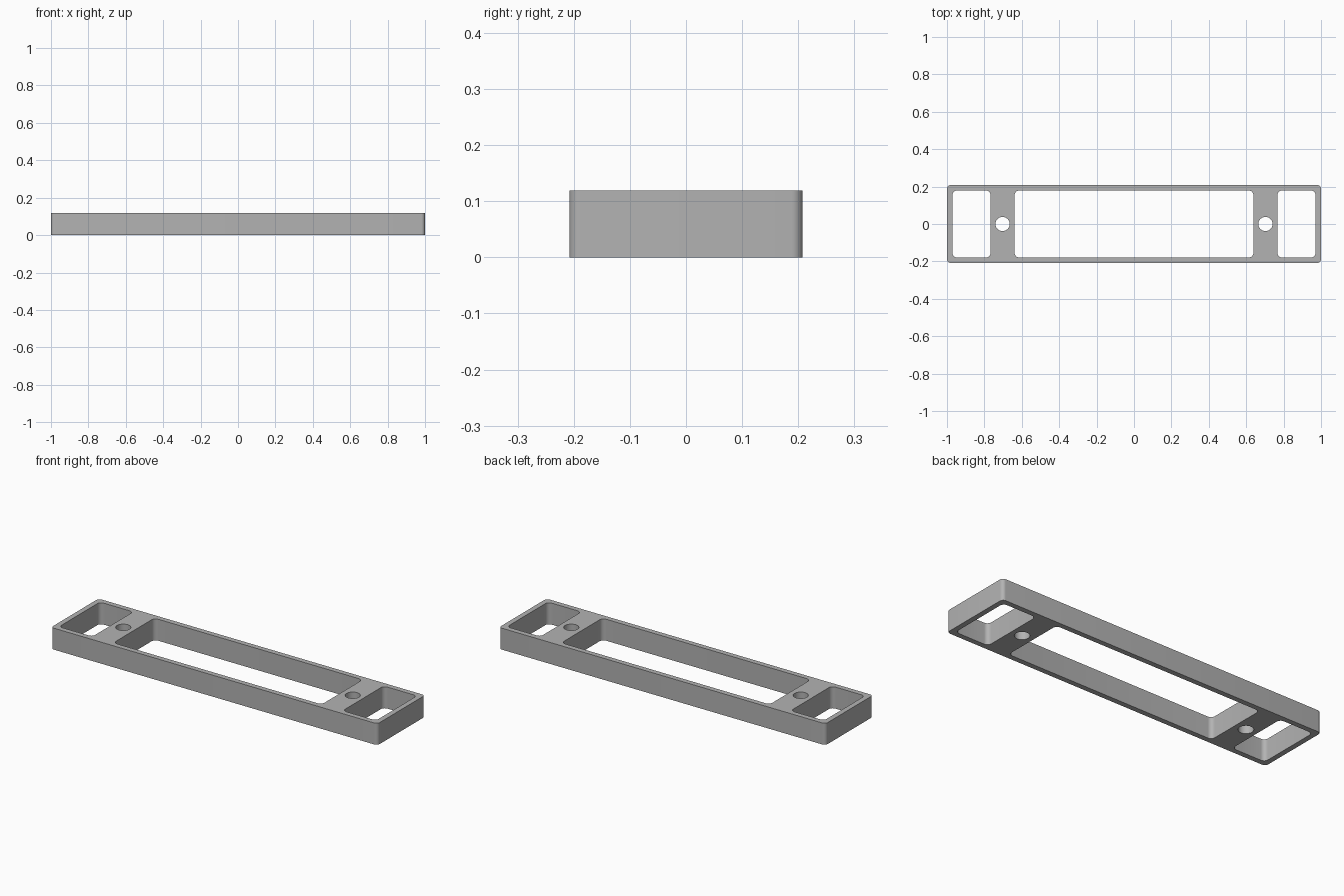
import bpy
import bmesh
from math import cos, sin, pi, radians

HEIGHT = 0.119

cube = bpy.data.objects.get("Cube")
if cube:
    bpy.data.objects.remove(cube, do_unlink=True)


def rounded_rect(cx, half_x, half_y, radius, steps=8):
    """Outline of a rectangle with rounded corners."""
    points = []
    for corner, (sx, sy) in enumerate([(1, 1), (-1, 1), (-1, -1), (1, -1)]):
        for i in range(steps + 1):
            a = (corner + i / steps) * pi / 2
            points.append((cx + sx * (half_x - radius) + radius * cos(a),
                           sy * (half_y - radius) + radius * sin(a)))
    return points


def circle(cx, radius, sides=40):
    return [(cx + radius * cos(2 * pi * i / sides), radius * sin(2 * pi * i / sides))
            for i in range(sides)]


# Outer edge, long central window, then an end window and screw hole per side
outlines = [rounded_rect(0, 1.0, 0.208, 0.02),
            rounded_rect(0, 0.638, 0.179, 0.024)]
for side in (-1, 1):
    outlines.append(rounded_rect(side * 0.869, 0.102, 0.179, 0.024))
    outlines.append(circle(side * 0.703, 0.038))

# Filled flat curve, extruded to the plate's height
curve = bpy.data.curves.new("frame_plate", "CURVE")
curve.dimensions = "2D"
curve.fill_mode = "BOTH"
curve.extrude = HEIGHT / 2
for outline in outlines:
    spline = curve.splines.new("POLY")
    spline.points.add(len(outline) - 1)
    for point, (x, y) in zip(spline.points, outline):
        point.co = (x, y, 0, 1)
    spline.use_cyclic_u = True

plate = bpy.data.objects.new("frame_plate", curve)
bpy.context.collection.objects.link(plate)
bpy.ops.object.select_all(action="DESELECT")
plate.select_set(True)
bpy.context.view_layer.objects.active = plate
bpy.ops.object.convert(target="MESH")
plate = bpy.context.view_layer.objects.active

# Weld caps to walls and stand the plate on the ground
bm = bmesh.new()
bm.from_mesh(plate.data)
bmesh.ops.remove_doubles(bm, verts=bm.verts, dist=0.0001)
bmesh.ops.translate(bm, verts=bm.verts, vec=(0, 0, HEIGHT / 2))
bmesh.ops.recalc_face_normals(bm, faces=bm.faces)
bm.to_mesh(plate.data)
bm.free()
bpy.ops.object.shade_smooth_by_angle(angle=radians(30))

# Plain grey
grey = bpy.data.materials.new("grey")
grey.use_nodes = True
colour = (0.45, 0.45, 0.45, 1)
grey.diffuse_color = colour
grey.node_tree.nodes["Principled BSDF"].inputs["Base Color"].default_value = colour
plate.data.materials.clear()
plate.data.materials.append(grey)
